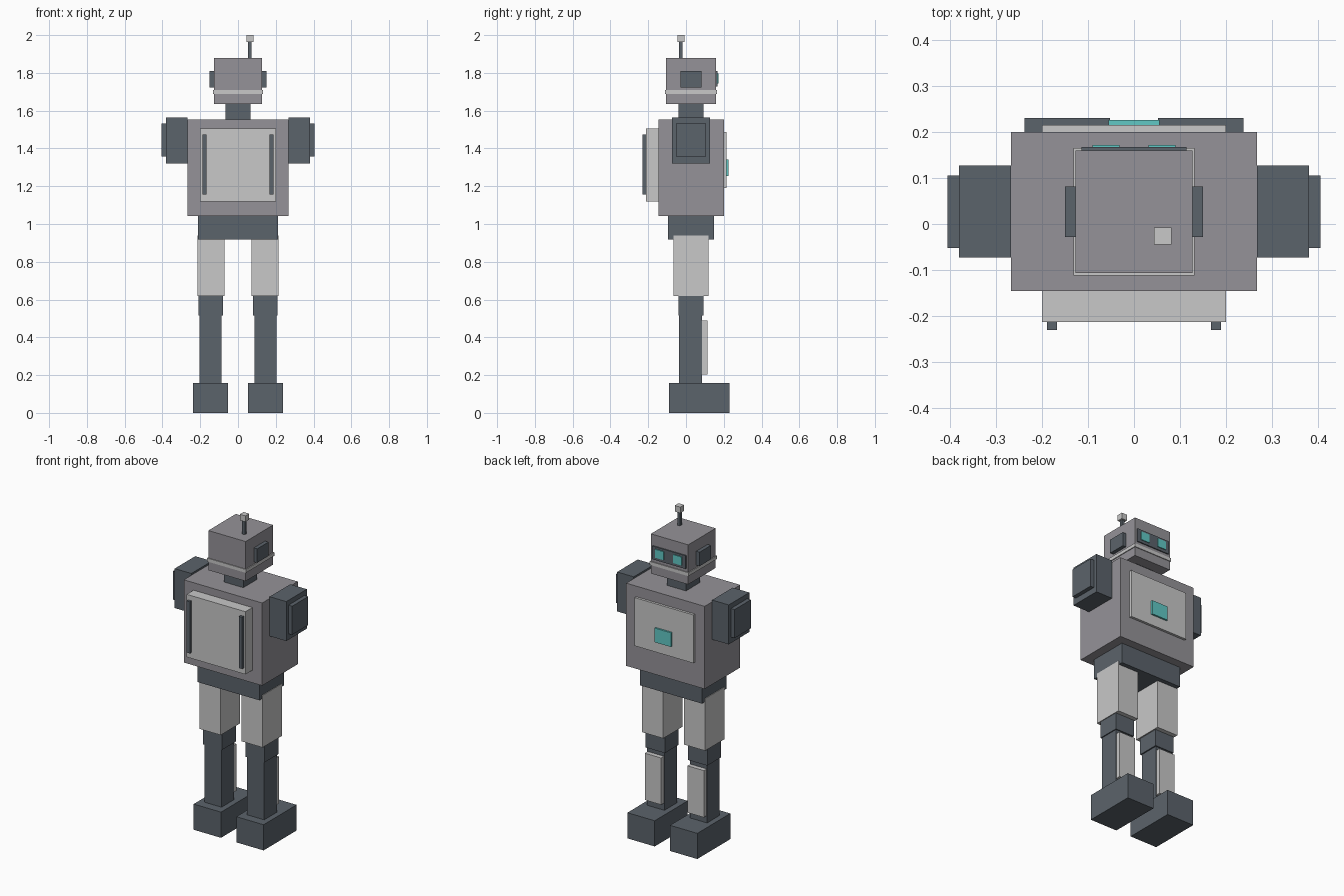
import bpy, bmesh
from mathutils import Matrix, Vector


def material(name, rgb):
    m = bpy.data.materials.new(name)
    m.diffuse_color = (*rgb, 1.0)
    return m


GREY = material("mid_grey", (0.30, 0.29, 0.314))
LIGHT = material("light_grey", (0.58, 0.58, 0.58))
DARK = material("dark_slate", (0.105, 0.125, 0.147))
TEAL = material("teal_glow", (0.12, 0.58, 0.56))


def box(name, x, y, z, mat):
    """Box from (min, max) ranges on each axis."""
    lo, hi = Vector((x[0], y[0], z[0])), Vector((x[1], y[1], z[1]))
    bm = bmesh.new()
    bmesh.ops.create_cube(bm, size=1.0, matrix=Matrix.Diagonal((*(hi - lo), 1.0)))
    me = bpy.data.meshes.new(name)
    bm.to_mesh(me)
    bm.free()
    me.materials.append(mat)
    ob = bpy.data.objects.new(name, me)
    ob.location = (lo + hi) / 2
    bpy.context.collection.objects.link(ob)
    return ob


def pair(name, x, y, z, mat):
    """Mirrored boxes on both sides of x = 0."""
    box("right_" + name, x, y, z, mat)
    box("left_" + name, (-x[1], -x[0]), y, z, mat)


# Torso, chest plate and chest light
box("torso", (-0.267, 0.267), (-0.146, 0.20), (1.043, 1.552), GREY)
box("chest_plate", (-0.20, 0.20), (0.20, 0.215), (1.19, 1.487), LIGHT)
box("chest_light", (-0.055, 0.055), (0.215, 0.226), (1.255, 1.342), TEAL)

# Backpack with two rails
box("backpack", (-0.20, 0.20), (-0.213, -0.146), (1.12, 1.506), LIGHT)
pair("backpack_rail", (0.167, 0.189), (-0.23, -0.213), (1.157, 1.475), DARK)

# Shoulder blocks and their outer plates
pair("arm_block", (0.267, 0.38), (-0.073, 0.127), (1.32, 1.563), DARK)
pair("arm_plate", (0.38, 0.405), (-0.052, 0.105), (1.357, 1.533), DARK)

# Neck and head
box("neck", (-0.065, 0.065), (-0.041, 0.093), (1.552, 1.634), DARK)
box("head", (-0.127, 0.127), (-0.107, 0.16), (1.634, 1.878), GREY)
box("jaw_band", (-0.132, 0.132), (-0.112, 0.165), (1.688, 1.709), LIGHT)
box("visor", (-0.114, 0.114), (0.16, 0.167), (1.728, 1.81), DARK)
pair("eye", (0.032, 0.09), (0.167, 0.172), (1.745, 1.797), TEAL)
pair("ear", (0.127, 0.15), (-0.028, 0.082), (1.723, 1.809), DARK)

# Antenna
box("antenna_rod", (0.054, 0.072), (-0.036, -0.018), (1.878, 1.963), DARK)
box("antenna_tip", (0.044, 0.082), (-0.045, -0.008), (1.963, 2.0), LIGHT)

# Pelvis and legs
box("pelvis", (-0.211, 0.211), (-0.094, 0.147), (0.918, 1.043), DARK)
pair("thigh", (0.071, 0.2145), (-0.067, 0.12), (0.618, 0.939), LIGHT)
pair("knee", (0.079, 0.21), (-0.041, 0.093), (0.515, 0.618), DARK)
pair("shin", (0.087, 0.204), (-0.036, 0.086), (0.158, 0.515), DARK)
pair("shin_plate", (0.09, 0.201), (0.086, 0.114), (0.202, 0.49), LIGHT)
pair("foot", (0.052, 0.238), (-0.091, 0.23), (0.0, 0.158), DARK)
